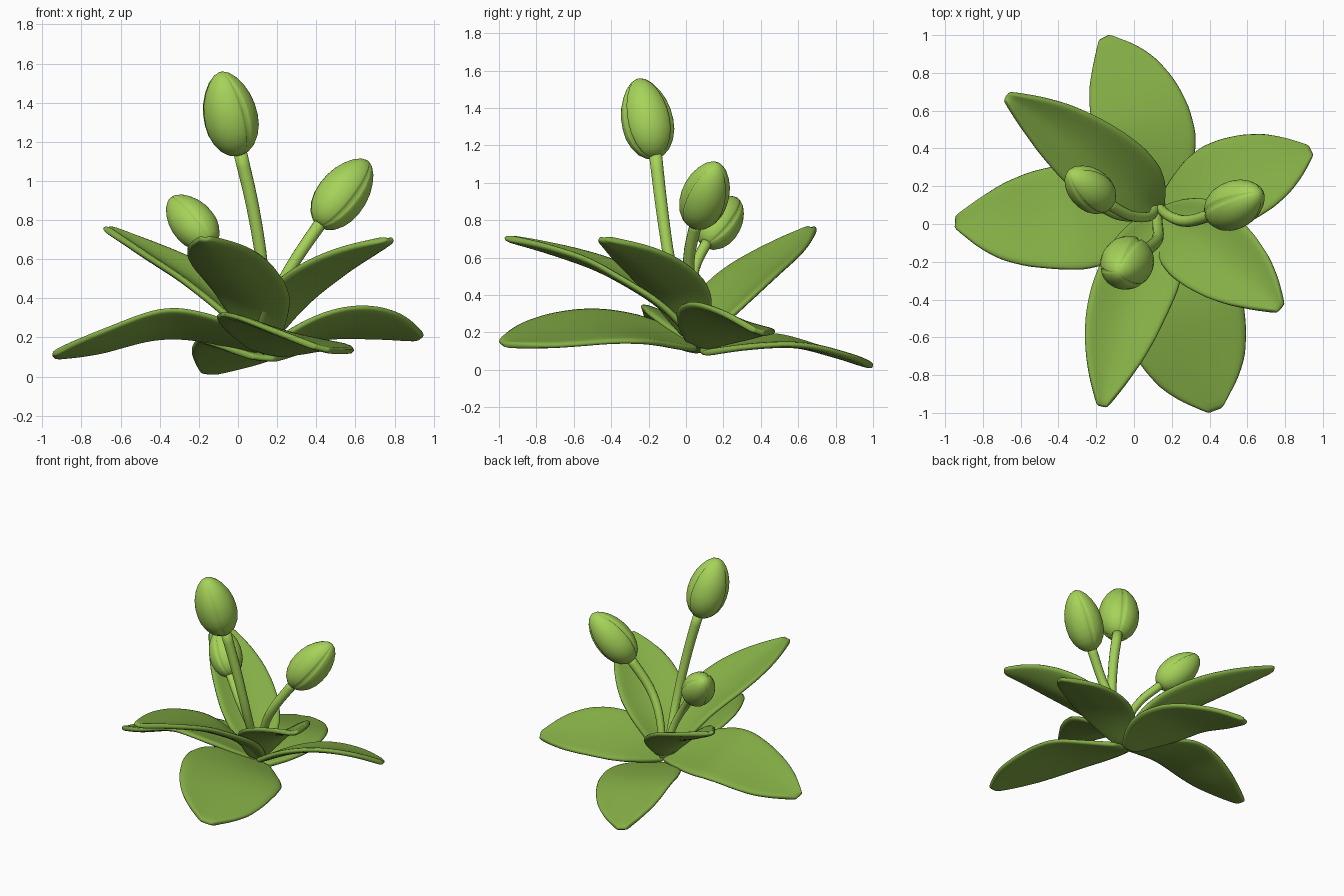
import bpy, bmesh, math
from mathutils import Vector

if "Cube" in bpy.data.objects:
    bpy.data.objects.remove(bpy.data.objects["Cube"])


def material(name, col):
    m = bpy.data.materials.new(name)
    m.diffuse_color = (*col, 1)
    m.use_nodes = True
    m.node_tree.nodes["Principled BSDF"].inputs["Base Color"].default_value = m.diffuse_color
    return m


LEAF = material("leaf green", (0.23, 0.42, 0.06))
BUD = material("bud green", (0.38, 0.65, 0.10))


def finish(name, bm, mat):
    bmesh.ops.recalc_face_normals(bm, faces=bm.faces)
    me = bpy.data.meshes.new(name)
    bm.to_mesh(me)
    bm.free()
    me.materials.append(mat)
    for p in me.polygons:
        p.use_smooth = True
    ob = bpy.data.objects.new(name, me)
    bpy.context.collection.objects.link(ob)
    return ob


def spline(pts, s):
    """Catmull-Rom point at s in 0..1."""
    p = [Vector(q) for q in pts]
    p = [2 * p[0] - p[1]] + p + [2 * p[-1] - p[-2]]
    n = len(pts) - 1
    i = min(int(s * n), n - 1)
    t = s * n - i
    a, b, c, d = p[i:i + 4]
    return 0.5 * (2 * b + (c - a) * t + (2 * a - 5 * b + 4 * c - d) * t * t
                  + (3 * b - a - 3 * c + d) * t ** 3)


def bridge(bm, rings, closed):
    for a, b in zip(rings, rings[1:]):
        n = len(a)
        for j in range(n if closed else n - 1):
            k = (j + 1) % n
            bm.faces.new((a[j], a[k], b[k], b[j]))


WIDTH = [.2, .6, .88, 1, .99, .9, .72, .45, .11]


def leaf(name, pts, hw, curl, roll=0):
    """Blade along a spine; curl lifts both rims, roll lifts the right rim."""
    bm = bmesh.new()
    rings = []
    steps, cols = 16, 8
    for i in range(steps + 1):
        s = i / steps
        c = spline(pts, s)
        tan = (spline(pts, min(1, s + .02)) - spline(pts, max(0, s - .02))).normalized()
        side = tan.cross(Vector((0, 0, 1))).normalized()
        up = side.cross(tan)
        side, up = (side * math.cos(roll) + up * math.sin(roll),
                    up * math.cos(roll) - side * math.sin(roll))
        f = s * 8
        k = min(int(f), 7)
        w = WIDTH[k] + (WIDTH[k + 1] - WIDTH[k]) * (f - k)
        ring = []
        for j in range(cols + 1):
            u = 2 * j / cols - 1
            ring.append(bm.verts.new(c + side * (u * w * hw) + up * (curl * w * abs(u) ** 1.6)))
        rings.append(ring)
    bridge(bm, rings, False)
    ob = finish(name, bm, LEAF)
    sol = ob.modifiers.new("thickness", 'SOLIDIFY')
    sol.thickness, sol.offset = 0.035, 0
    sub = ob.modifiers.new("smooth", 'SUBSURF')
    sub.levels = sub.render_levels = 1


# three raised leaves
leaf("raised_leaf_back", [(.13, .07, .15), (0, .18, .3), (-.2, .34, .46),
                          (-.44, .52, .61), (-.68, .68, .76)], .21, .06)
leaf("raised_leaf_front", [(.14, .08, .13), (.08, -.15, .36), (-.03, -.42, .52),
                           (-.11, -.7, .625), (-.17, -.97, .705)], .22, .05)
leaf("raised_leaf_right", [(.13, .05, .15), (.28, -.05, .36), (.44, -.17, .495),
                           (.62, -.31, .61), (.78, -.45, .7)], .235, .06)
# four low leaves
leaf("low_leaf_back", [(.13, .08, .09), (.09, .3, .13), (.035, .55, .14),
                       (-.06, .8, .08), (-.16, .99, .02)], .27, .02, -.1)
leaf("low_leaf_left", [(.13, .05, .14), (-.15, .03, .23), (-.4, .03, .25),
                       (-.7, .01, .165), (-.95, .01, .105)], .29, .02, -.25)
leaf("low_leaf_front", [(.14, .06, .12), (.18, -.22, .2), (.255, -.48, .215),
                        (.36, -.78, .175), (.43, -.99, .14)], .35, .02, .25)
leaf("low_leaf_right", [(.13, .05, .13), (.34, .14, .22), (.55, .23, .26),
                        (.76, .32, .245), (.94, .39, .2)], .25, .02, .33)


def stem(name, pts, r0, r1):
    bm = bmesh.new()
    rings = []
    n, sides = 12, 12
    ref = Vector((.3, 1, .1))
    for i in range(n + 1):
        s = i / n
        tan = (spline(pts, min(1, s + .03)) - spline(pts, max(0, s - .03))).normalized()
        x = (ref - tan * ref.dot(tan)).normalized()
        y = tan.cross(x)
        r = r0 + (r1 - r0) * s
        rings.append([bm.verts.new(spline(pts, s) + r * (x * math.cos(a) + y * math.sin(a)))
                      for a in (2 * math.pi * j / sides for j in range(sides))])
    bridge(bm, rings, True)
    bm.faces.new(rings[0])
    bm.faces.new(rings[-1])
    finish(name, bm, BUD)


# bud outline: (height, radius) as fractions
PROFILE = [(0, .2), (.02, .38), (.08, .62), (.18, .83), (.3, .96), (.42, 1), (.55, .98),
           (.68, .89), (.8, .73), (.9, .53), (.97, .3), (1, .1)]


def bud(name, base, tip, radius, turn):
    """Closed bud of three petals with a groove at each seam."""
    base, tip = Vector(base), Vector(tip)
    axis = (tip - base).normalized()
    x = (Vector((0, -1, 0)) + axis * axis.y).normalized()
    y = axis.cross(x)
    bm = bmesh.new()
    rings = []
    sides = 60
    for h, r in PROFILE:
        ring = []
        for j in range(sides):
            a = 2 * math.pi * j / sides + turn
            groove = .9 if j % 20 == 0 else 1.0
            rr = r * radius * groove
            ring.append(bm.verts.new(base.lerp(tip, h) + rr * (x * math.cos(a) + y * math.sin(a))))
        rings.append(ring)
    bridge(bm, rings, True)
    bm.faces.new(rings[0])
    bm.faces.new(rings[-1])
    finish(name, bm, BUD)


# stems
stem("tall_stem", [(.12, .08, .14), (.125, 0, .32), (.125, -.08, .55),
                   (.075, -.13, .87), (.005, -.165, 1.17)], .025, .036)
stem("right_stem", [(.13, .09, .14), (.19, .04, .4), (.29, .015, .59), (.44, .06, .81)], .025, .034)
stem("left_stem", [(.12, .09, .14), (.08, .04, .36), (-.02, .045, .54), (-.15, .115, .69)], .023, .03)
# buds
bud("tall_bud", (.005, -.165, 1.135), (-.088, -.255, 1.555), .138, .6)
bud("right_bud", (.415, .045, .775), (.662, .165, 1.1), .127, .5)
bud("left_bud", (-.135, .105, .675), (-.34, .27, .91), .112, .3)
